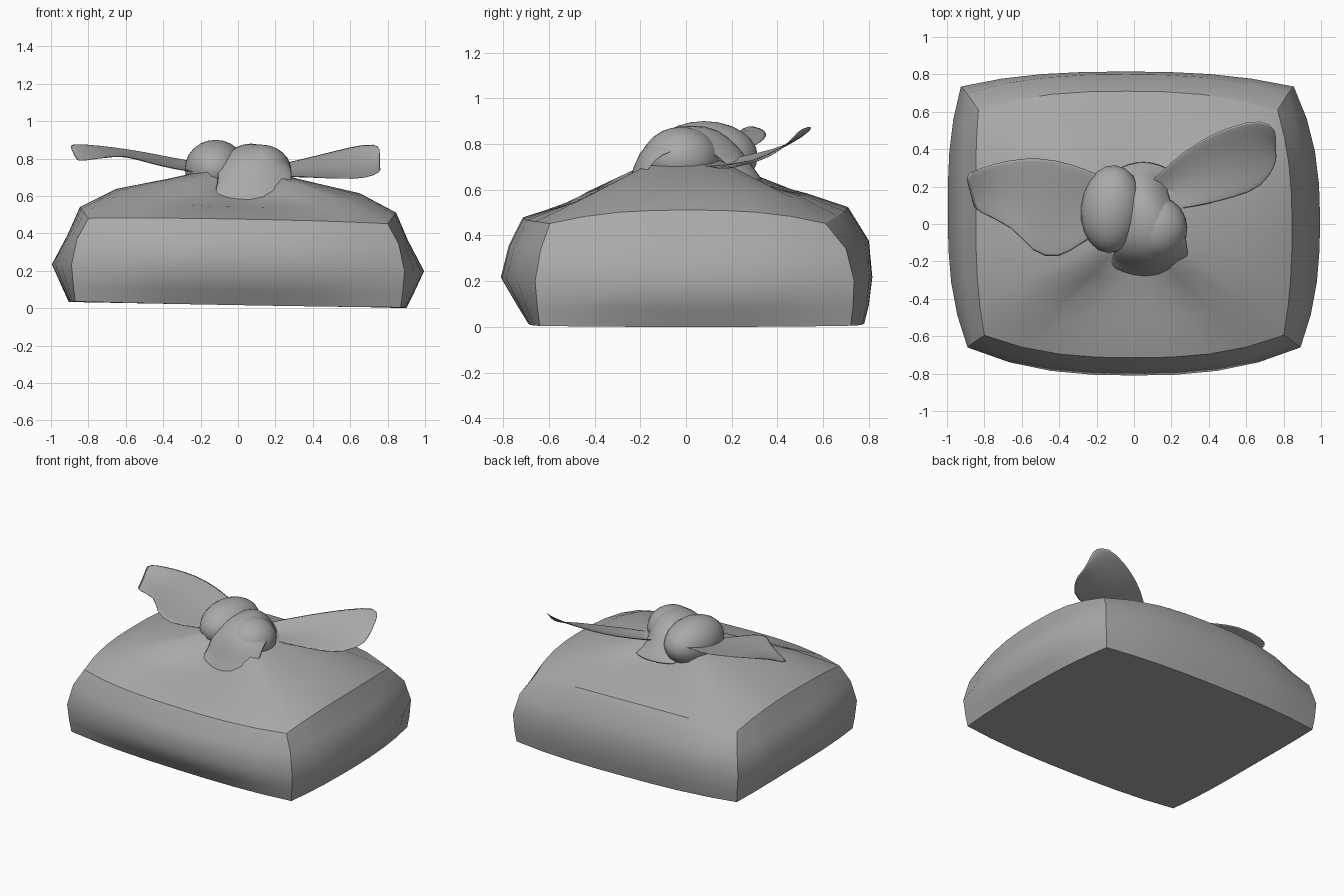
import bpy, math

if "Cube" in bpy.data.objects:
    bpy.data.objects.remove(bpy.data.objects["Cube"])

grey = bpy.data.materials.new("cloth_grey")
grey.diffuse_color = (.4, .4, .4, 1)
grey.use_nodes = True
grey.node_tree.nodes["Principled BSDF"].inputs["Base Color"].default_value = grey.diffuse_color


def make(name, verts, faces, angle=35, subdiv=0, thick=0):
    me = bpy.data.meshes.new(name)
    me.from_pydata(verts, [], faces)
    me.update()
    me.materials.append(grey)
    ob = bpy.data.objects.new(name, me)
    bpy.context.collection.objects.link(ob)
    bpy.ops.object.select_all(action='DESELECT')
    bpy.context.view_layer.objects.active = ob
    ob.select_set(True)
    if thick:
        m = ob.modifiers.new("thickness", 'SOLIDIFY')
        m.thickness = thick
        m.offset = 0
    if subdiv:
        m = ob.modifiers.new("smooth", 'SUBSURF')
        m.levels = m.render_levels = subdiv
    if angle:
        bpy.ops.object.shade_smooth_by_angle(angle=math.radians(angle))
    else:
        bpy.ops.object.shade_smooth()
    return ob


def grid_faces(rows, cols, closed=False):
    n = cols if closed else cols - 1
    return [(r * cols + c, r * cols + (c + 1) % cols,
             (r + 1) * cols + (c + 1) % cols, (r + 1) * cols + c)
            for r in range(rows - 1) for c in range(n)]


# Wrapped box: rings with sharp corners and bulging sides
# corner x, mid x, front/back corner y, front/back mid y, corner z, front/side/back mid z
RINGS = [
    (.87, .90, .64, .72, .69, .78, .004, .0, .0, .0),
    (.88, .94, .65, .73, .74, .80, .08, .08, .08, .08),
    (.89, .995, .66, .735, .81, .815, .20, .20, .20, .20),
    (.86, .91, .635, .70, .775, .80, .34, .34, .36, .36),
    (.80, .845, .595, .61, .715, .71, .45, .46, .51, .505),
    (.57, .65, .43, .45, .51, .53, .565, .525, .61, .565),
    (.31, .37, .25, .27, .30, .32, .655, .555, .67, .60),
    (.13, .16, .12, .14, .15, .16, .72, .62, .72, .66),
]
SEG = 8


def ring(cx, mx, cf, cb, mf, mb, zc, zf, zs, zb):
    pts = []
    for side in range(4):
        for i in range(SEG):
            t = -1 + 2 * i / SEG
            k = abs(t) ** 2.6
            zm = (zf, zs, zb, zs)[side]
            z = zm + (zc - zm) * k
            if side == 0:
                x, y = cx * t, -(mf + (cf - mf) * k)
            elif side == 2:
                x, y = -cx * t, mb + (cb - mb) * k
            else:
                x = mx + (cx - mx) * k
                y = (cb - cf) / 2 + t * (cb + cf) / 2
                if side == 3:
                    x, y = -x, (cb - cf) / 2 - t * (cb + cf) / 2
            # the back corners lean left, and the left side sits slightly higher
            x -= .04 * cx * max(0, y / cb) ** 2
            x = max(-1, x)
            pts.append((x, y, z + .018 * (.9 - x)))
    return pts


verts = [p for r in RINGS for p in ring(*r)]
cols = 4 * SEG
faces = grid_faces(len(RINGS), cols, True)
faces.append(tuple(range(cols))[::-1])
faces.append(tuple(range((len(RINGS) - 1) * cols, len(RINGS) * cols)))
box = make("wrapped_box", verts, faces, 0)
# creases: the four corners, the shoulder and the base
for e in box.data.edges:
    a, b = e.vertices
    ra, rb = a // cols, b // cols
    e.use_edge_sharp = (ra == rb and ra in (0, 4)) or \
        (a % SEG == 0 and b % SEG == 0 and max(ra, rb) <= 4)


# Cloth wings: sheets lofted between a back edge and a front edge
def wing(name, back, front, sag):
    n = 6
    v = []
    for a, b in zip(back, front):
        for j in range(n):
            t = j / (n - 1)
            p = [a[k] + (b[k] - a[k]) * t for k in range(3)]
            p[2] -= sag * math.sin(math.pi * t)
            v.append(tuple(p))
    make(name, v, grid_faces(len(back), n), 50, 1, .006)


wing("left_cloth_wing",
     [(-.12, .24, .77), (-.27, .30, .79), (-.42, .35, .82), (-.58, .36, .85),
      (-.74, .33, .87), (-.91, .27, .885)],
     [(-.14, -.03, .71), (-.28, -.10, .735), (-.40, -.20, .755), (-.55, -.16, .80),
      (-.63, -.02, .82), (-.86, .07, .78)], .015)
wing("right_cloth_wing",
     [(.06, .20, .74), (.20, .34, .765), (.35, .45, .80), (.51, .525, .84),
      (.69, .57, .885), (.76, .50, .87)],
     [(.12, .06, .71), (.25, .08, .705), (.38, .10, .70), (.54, .14, .69),
      (.69, .19, .69), (.765, .33, .73)], .025)


# Knot: two plump lobes
def lobe(name, loc, scale, turn):
    bpy.ops.mesh.primitive_uv_sphere_add(segments=20, ring_count=12, location=loc)
    ob = bpy.context.object
    ob.name = name
    ob.scale = scale
    ob.rotation_euler = (0, 0, math.radians(turn))
    ob.data.materials.append(grey)
    bpy.ops.object.shade_smooth()


lobe("knot_left_lobe", (-.12, .08, .745), (.165, .235, .155), -5)
lobe("knot_right_lobe", (.12, -.02, .735), (.165, .17, .14), 20)

# Knot band: runs over the knot and flares into a skirt at front and back
# x, y, z, half width, drop at the sides
BAND = [(.07, -.285, .565, .20, -.05), (.08, -.25, .63, .20, -.01),
        (.09, -.225, .71, .20, .03), (.09, -.18, .80, .20, .07),
        (.08, -.09, .87, .20, .10), (.07, .03, .885, .18, .11),
        (.05, .14, .87, .15, .10), (.04, .23, .79, .14, .08),
        (.04, .29, .70, .14, .04), (.05, .335, .64, .17, .0)]
v = []
for x, y, z, w, drop in BAND:
    for j in range(7):
        s = -1 + j / 3
        pull = .06 * s * s * (1 if y < 0 else -1) * min(1, abs(y) * 4)
        v.append((x + w * s, y + pull, z - drop * s * s))
make("knot_band", v, grid_faces(len(BAND), 7), 60, 1, .008)

# Gathered cloth under the knot
v = []
for r, z in [(.23, .58), (.22, .66), (.19, .76)]:
    for i in range(20):
        a = math.tau * i / 20
        f = r * (1 + .05 * math.cos(4 * a))
        v.append((f * math.cos(a), .03 + .95 * f * math.sin(a), z))
make("knot_gather", v, grid_faces(3, 20, True) + [tuple(range(40, 60))], 50)
